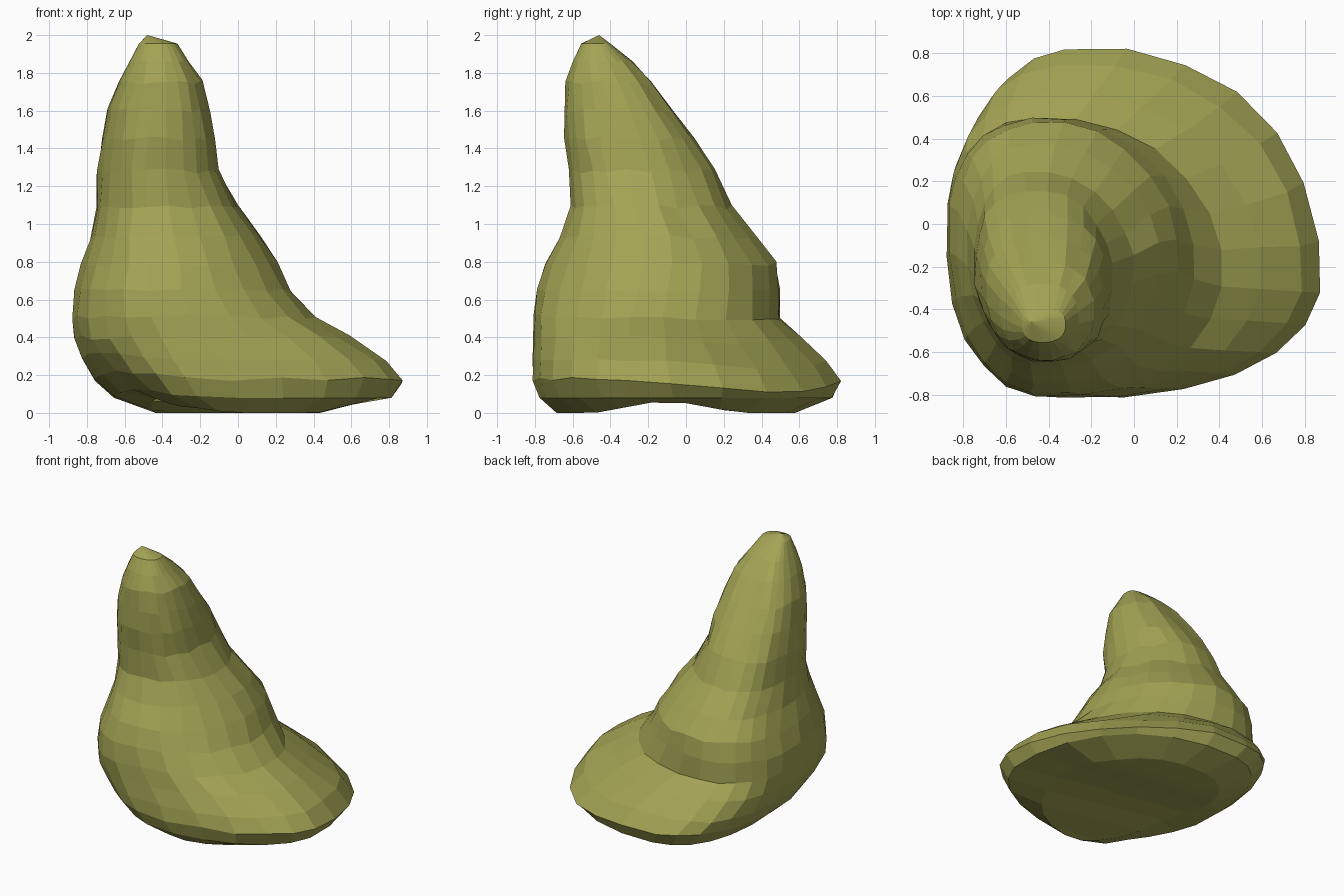
import bpy, bmesh, math, random

if "Cube" in bpy.data.objects:
    bpy.data.objects.remove(bpy.data.objects["Cube"])

random.seed(7)
SIDES = 24

# Rock cross-sections: z, xmin, xmax, ymin, ymax, x of y-extremes, y of x-extremes
LEVELS = [
    (0.00, -0.46, 0.55, -0.69, 0.58, -0.05, -0.10),
    (0.08, -0.66, 0.82, -0.78, 0.78, -0.15, -0.22),
    (0.18, -0.76, 0.875, -0.82, 0.825, -0.20, -0.24),
    (0.28, -0.83, 0.79, -0.815, 0.75, -0.24, -0.24),
    (0.40, -0.87, 0.60, -0.81, 0.61, -0.30, -0.22),
    (0.51, -0.88, 0.42, -0.81, 0.50, -0.36, -0.20),
    (0.65, -0.865, 0.29, -0.79, 0.50, -0.40, -0.17),
    (0.79, -0.83, 0.21, -0.75, 0.48, -0.40, -0.14),
    (0.93, -0.78, 0.12, -0.67, 0.38, -0.43, -0.15),
    (1.09, -0.75, 0.00, -0.61, 0.25, -0.45, -0.20),
    (1.28, -0.745, -0.10, -0.62, 0.16, -0.45, -0.24),
    (1.45, -0.72, -0.12, -0.645, 0.05, -0.44, -0.29),
    (1.60, -0.69, -0.15, -0.645, -0.06, -0.43, -0.34),
    (1.75, -0.63, -0.19, -0.635, -0.18, -0.42, -0.40),
    (1.86, -0.575, -0.26, -0.60, -0.28, -0.42, -0.44),
    (1.955, -0.525, -0.32, -0.555, -0.40, -0.43, -0.47),
]


def blend(z, points):
    """Piecewise-linear value by height."""
    for (z0, v0), (z1, v1) in zip(points, points[1:]):
        if z <= z1:
            t = max(0.0, (z - z0) / (z1 - z0))
            return v0 + (v1 - v0) * t
    return points[-1][1]


def squareness(z, right, back):
    """Corner squareness of each quarter, changing with height."""
    if right and back:
        return blend(z, [(0, 2.15), (0.2, 2.15), (0.5, 1.9), (1.1, 1.85), (1.5, 2.2), (1.85, 2.3), (2, 3.0)])
    if back:
        return blend(z, [(0, 2.7), (0.4, 2.6), (0.65, 2.35), (0.95, 2.4), (1.5, 2.8), (2, 3.2)])
    if right:
        return blend(z, [(0, 2.1), (0.8, 2.1), (1.2, 2.5), (2, 2.4)])
    return blend(z, [(0, 2.0), (0.15, 2.1), (0.35, 2.5), (0.6, 2.4), (1.1, 1.9), (1.7, 1.9), (2, 2.4)])


def ring_point(level, i):
    z, x0, x1, y0, y1, cx, cy = level
    a = 2 * math.pi * (i + 0.5) / SIDES
    c, s = math.cos(a), math.sin(a)
    p = 2 / squareness(z, c > 0, s > 0)
    if c < 0:
        cy += blend(z, [(0, 0.2), (0.6, 0.2), (1.0, 0.0), (2, 0.0)])
    x = cx + abs(c) ** p * ((x1 if c > 0 else x0) - cx)
    y = cy + abs(s) ** p * ((y1 if s > 0 else y0) - cy)
    # The rim sags at the back right and lifts at the front left
    if c > 0 and s > 0 and 0.1 < z < 0.6:
        z -= 0.06 * math.sin(2 * a) * (0.6 - z) / 0.42
    if c < 0 and s < 0 and z < 0.3:
        z += 0.035 * math.sin(2 * a)
    # The underside arches along x
    if level[0] < 0.05:
        z += 0.07 * max(0.0, 1 - abs(y + 0.1) / 0.38)
    # Small chipped irregularity
    j = 0.006 if 0.1 < z < 1.8 else 0.0
    return (x + random.uniform(-j, j), y + random.uniform(-j, j),
            z + random.uniform(-2 * j, 2 * j))


# Loft the faceted rock
bm = bmesh.new()
rings = [[bm.verts.new(ring_point(lv, i)) for i in range(SIDES)] for lv in LEVELS]
for low, high in zip(rings, rings[1:]):
    for i in range(SIDES):
        k = (i + 1) % SIDES
        bm.faces.new((low[i], low[k], high[k], high[i]))

# Underside: strips across x, so that the arch runs right through
base, q = rings[0], SIDES // 4
pairs = [(base[(q - 1 - i) % SIDES], base[q + i]) for i in range(SIDES // 2)]
for (r0, l0), (r1, l1) in zip(pairs, pairs[1:]):
    bm.faces.new((r0, l0, l1, r1))

# Pointed tip
tip = bm.verts.new((-0.48, -0.46, 2.0))
for i in range(SIDES):
    bm.faces.new((rings[-1][i], rings[-1][(i + 1) % SIDES], tip))
bmesh.ops.recalc_face_normals(bm, faces=bm.faces)

mesh = bpy.data.meshes.new("rock")
bm.to_mesh(mesh)
bm.free()
rock = bpy.data.objects.new("rock", mesh)
bpy.context.collection.objects.link(rock)

# Single olive stone colour
olive = bpy.data.materials.new("olive stone")
olive.diffuse_color = (0.37, 0.37, 0.09, 1.0)
olive.use_nodes = True
olive.node_tree.nodes["Principled BSDF"].inputs["Base Color"].default_value = olive.diffuse_color
mesh.materials.append(olive)
